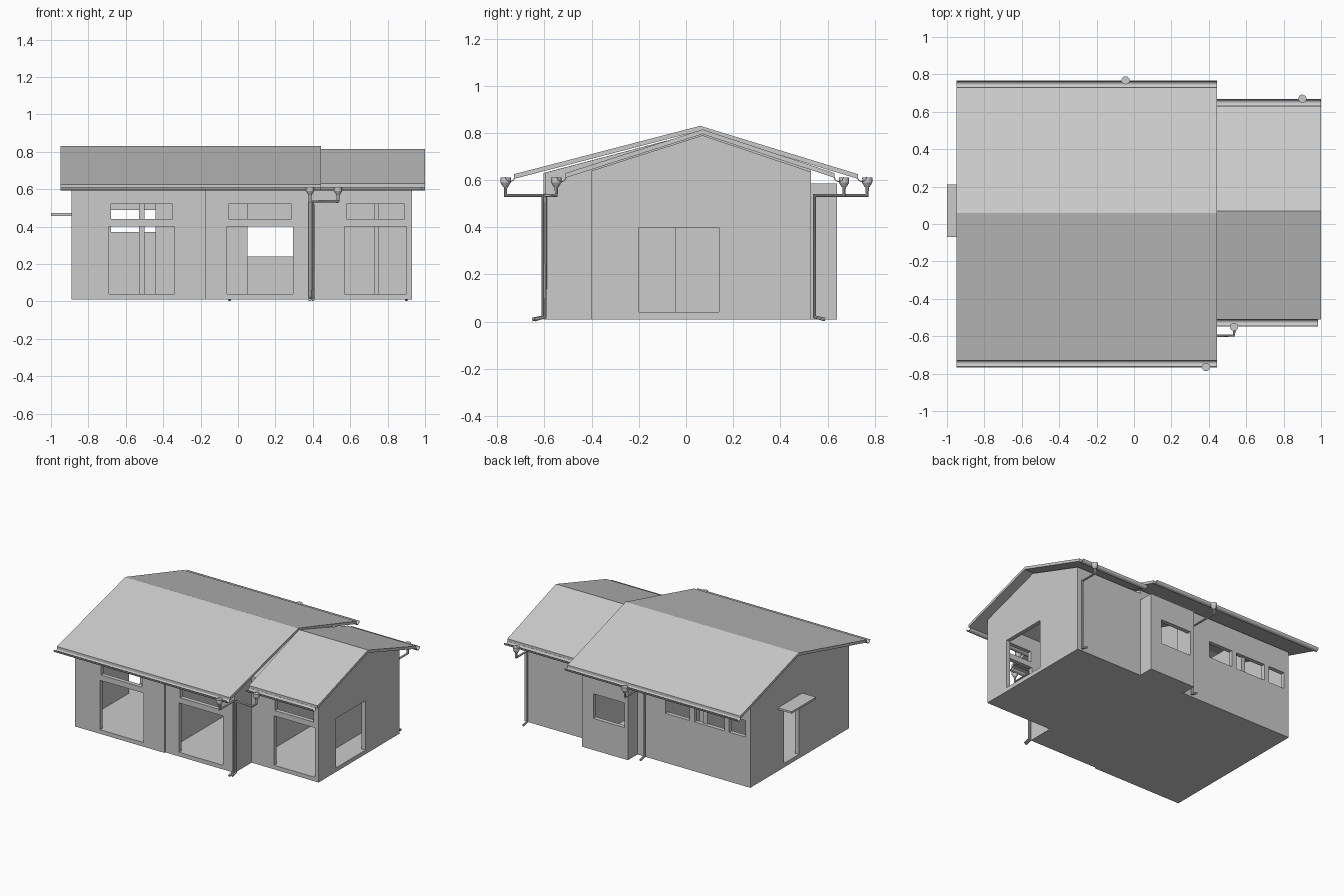
import bpy, bmesh, math

if "Cube" in bpy.data.objects:
    bpy.data.objects.remove(bpy.data.objects["Cube"])

GREY = (0.6, 0.6, 0.6, 1)
grey = bpy.data.materials.new("plain_grey")
grey.use_nodes = True
grey.diffuse_color = GREY
grey.node_tree.nodes["Principled BSDF"].inputs["Base Color"].default_value = GREY
T = 0.03  # wall thickness


def finish(bm, name):
    bmesh.ops.recalc_face_normals(bm, faces=bm.faces)
    mesh = bpy.data.meshes.new(name)
    bm.to_mesh(mesh)
    bm.free()
    mesh.materials.append(grey)
    obj = bpy.data.objects.new(name, mesh)
    bpy.context.collection.objects.link(obj)
    return obj


def select(obj):
    bpy.ops.object.select_all(action='DESELECT')
    obj.select_set(True)
    bpy.context.view_layer.objects.active = obj


def smooth(obj):
    select(obj)
    bpy.ops.object.shade_smooth_by_angle(angle=math.radians(40))


def prism(name, profile, x0, x1):
    """Extrude a (y, z) profile along x."""
    bm = bmesh.new()
    face = bm.faces.new([bm.verts.new((x0, y, z)) for y, z in profile])
    side = bmesh.ops.extrude_face_region(bm, geom=[face])["geom"]
    verts = [g for g in side if isinstance(g, bmesh.types.BMVert)]
    bmesh.ops.translate(bm, verts=verts, vec=(x1 - x0, 0, 0))
    return finish(bm, name)


def box(name, x0, x1, y0, y1, z0, z1):
    return prism(name, [(y0, z0), (y1, z0), (y1, z1), (y0, z1)], x0, x1)


def cut(obj, cutter):
    cutter.hide_render = True
    mod = obj.modifiers.new("opening", 'BOOLEAN')
    mod.operation = 'DIFFERENCE'
    mod.solver = 'EXACT'
    mod.object = cutter
    select(obj)
    bpy.ops.object.modifier_apply(modifier=mod.name)
    bpy.data.objects.remove(cutter)


def room(name, x0, x1, y0, y1, eave0, ridge, eave1, openings):
    """Hollow gabled room with a floor slab and cut openings."""
    ry, rz = ridge
    shell = prism(name, [(y0, 0.01), (y1, 0.01), (y1, eave1), (ry, rz), (y0, eave0)], x0, x1)
    a, b = y0 + T, y1 - T
    cut(shell, prism("cutter", [(a, 0.04), (b, 0.04), (b, eave1 - 0.02),
                                (ry, rz - 0.03), (a, eave0 - 0.02)], x0 + T, x1 - T))
    for o in openings:
        cut(shell, box("cutter", *o))
    return shell


def front_set(x0, x1, y):
    """Tall doorway with a transom window above it."""
    return [(x0, x1, y - 0.1, y + 0.1, 0.04, 0.4),
            (x0 + 0.01, x1 - 0.01, y - 0.1, y + 0.1, 0.44, 0.52)]


# Rooms
back_windows = [(a, b, 0.45, 0.6, 0.37, 0.49)
                for a, b in ((-0.4, -0.205), (-0.68, -0.44), (-0.85, -0.72))]
room("west_room", -0.89, -0.17, -0.605, 0.53, 0.63, (0.06, 0.805), 0.66,
     front_set(-0.69, -0.34, -0.605) + back_windows
     + [(-0.95, -0.8, -0.03, 0.14, 0.04, 0.43)])
room("middle_room", -0.17, 0.39, -0.595, 0.53, 0.632, (0.06, 0.805), 0.66,
     front_set(-0.06, 0.295, -0.595) + [(0.05, 0.355, 0.45, 0.6, 0.04, 0.555)])
room("east_room", 0.39, 0.93, -0.4, 0.53, 0.64, (0.07, 0.79), 0.635,
     front_set(0.57, 0.9, -0.4) + [(0.85, 1.0, -0.2, 0.14, 0.04, 0.4)])

# Projecting window bay at the back
bay = box("window_bay", 0.02, 0.39, 0.529, 0.64, 0.01, 0.585)
cut(bay, box("cutter", 0.05, 0.355, 0.5, 0.61, 0.04, 0.555))
cut(bay, box("cutter", 0.05, 0.3, 0.55, 0.7, 0.24, 0.42))

# Interior partitions
box("east_partition", 0.73, 0.755, -0.045, 0.51, 0.035, 0.62)
box("west_partition", -0.53, -0.5, -0.1, 0.51, 0.035, 0.62)
box("cross_partition", -0.44, -0.19, 0.1, 0.13, 0.035, 0.62)

# Canopy over the side door
box("door_canopy", -1.0, -0.88, -0.07, 0.21, 0.458, 0.472)


# Roofs
def roof(name, x0, x1, front, ridge, back, t=0.02):
    top = [front, ridge, back]
    return prism(name, top + [(y, z - t) for y, z in reversed(top)], x0, x1)


roof("main_roof", -0.95, 0.445, (-0.73, 0.625), (0.06, 0.83), (0.73, 0.625))
roof("east_roof", 0.445, 1.0, (-0.51, 0.63), (0.07, 0.815), (0.63, 0.63))


# Half round gutters
def gutter(name, x0, x1, y, z=0.613, r=0.021, t=0.004, n=10):
    arc = [math.pi * (1 + i / n) for i in range(n + 1)]
    outer = [(y + r * math.cos(a), z + r * math.sin(a)) for a in arc]
    inner = [(y + (r - t) * math.cos(a), z + (r - t) * math.sin(a)) for a in reversed(arc)]
    smooth(prism(name, outer + inner, x0, x1))


gutter("main_front_gutter", -0.95, 0.445, -0.746)
gutter("main_back_gutter", -0.95, 0.445, 0.746)
gutter("east_front_gutter", 0.445, 0.985, -0.528)
gutter("east_back_gutter", 0.445, 1.0, 0.648)


# Downpipes with rain heads
def downpipe(name, points, r=0.008):
    curve = bpy.data.curves.new(name, 'CURVE')
    curve.dimensions = '3D'
    curve.bevel_depth = r
    curve.bevel_resolution = 2
    curve.use_fill_caps = True
    spline = curve.splines.new('POLY')
    spline.points.add(len(points) - 1)
    for p, co in zip(spline.points, points):
        p.co = (*co, 1)
    curve.materials.append(grey)
    obj = bpy.data.objects.new(name, curve)
    bpy.context.collection.objects.link(obj)
    select(obj)
    bpy.ops.object.convert(target='MESH')
    smooth(bpy.context.object)


def rain_head(name, x, y):
    bm = bmesh.new()
    for r0, r1, z0, z1 in ((0.022, 0.022, 0.59, 0.612), (0.01, 0.022, 0.57, 0.59)):
        made = bmesh.ops.create_cone(bm, cap_ends=True, segments=16, radius1=r0,
                                     radius2=r1, depth=z1 - z0)
        bmesh.ops.translate(bm, verts=made["verts"], vec=(x, y, (z0 + z1) / 2))
    smooth(finish(bm, name))


def drain(name, x, y, wall_y, wall_x=None):
    """Rain head, offset to the wall, drop and kicked-out foot."""
    wx = x if wall_x is None else wall_x
    out = math.copysign(0.045, wall_y)
    rain_head(name + "_rain_head", x, y)
    path = [(x, y, 0.58), (x, y, 0.535), (x, wall_y, 0.535)]
    if wx != x:
        path.append((wx, wall_y, 0.535))
    path += [(wx, wall_y, 0.02), (wx, wall_y + out, 0.009)]
    downpipe(name + "_downpipe", path)


drain("main_front", 0.385, -0.765, -0.607)
drain("east_front", 0.535, -0.55, -0.597, 0.402)
drain("main_back", -0.045, 0.768, 0.545)
drain("east_back", 0.9, 0.67, 0.545)
